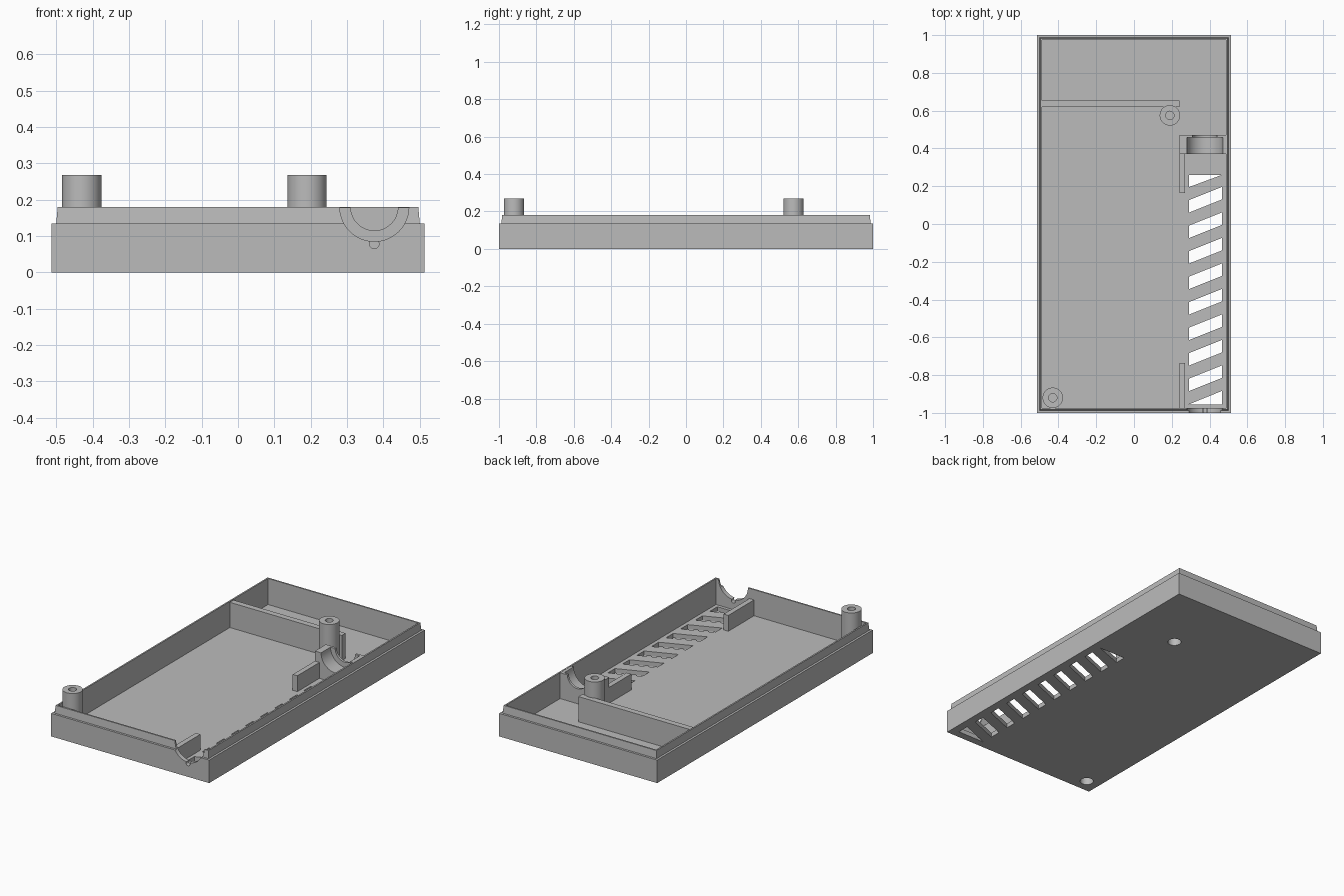
import bpy, bmesh, math
from mathutils import Matrix, Vector

cube = bpy.data.objects.get("Cube")
if cube:
    bpy.data.objects.remove(cube, do_unlink=True)

grey = bpy.data.materials.new("plain grey")
grey.use_nodes = True
COLOUR = (0.5, 0.5, 0.5, 1)
grey.diffuse_color = COLOUR
grey.node_tree.nodes["Principled BSDF"].inputs["Base Color"].default_value = COLOUR

FLOOR, STEP, RIM = 0.027, 0.135, 0.18
SUNK = FLOOR - 0.007          # parts are rooted slightly into the floor
HALF_X, HALF_Y = 0.513, 1.0
AXIS_X = 0.375                # centre line of the round holder


def finish(name, bm):
    bmesh.ops.recalc_face_normals(bm, faces=bm.faces)
    mesh = bpy.data.meshes.new(name)
    bm.to_mesh(mesh)
    bm.free()
    mesh.materials.append(grey)
    obj = bpy.data.objects.new(name, mesh)
    bpy.context.collection.objects.link(obj)
    return obj


def box(name, x0, x1, y0, y1, z0, z1):
    bm = bmesh.new()
    bmesh.ops.create_cube(bm, size=1)
    for v in bm.verts:
        v.co = Vector(((x0 + x1) / 2 + v.co.x * (x1 - x0),
                       (y0 + y1) / 2 + v.co.y * (y1 - y0),
                       (z0 + z1) / 2 + v.co.z * (z1 - z0)))
    return finish(name, bm)


def cylinder(name, start, end, radius, sides=48):
    start, end = Vector(start), Vector(end)
    axis = end - start
    turn = axis.to_track_quat('Z', 'Y').to_matrix().to_4x4()
    bm = bmesh.new()
    bmesh.ops.create_cone(bm, cap_ends=True, segments=sides, radius1=radius,
                          radius2=radius, depth=axis.length,
                          matrix=Matrix.Translation((start + end) / 2) @ turn)
    return finish(name, bm)


def prism(name, outline, z0, z1):
    bm = bmesh.new()
    face = bm.faces.new([bm.verts.new((x, y, z0)) for x, y in outline])
    raised = bmesh.ops.extrude_face_region(bm, geom=[face])["geom"]
    bmesh.ops.translate(bm, vec=(0, 0, z1 - z0),
                        verts=[v for v in raised if isinstance(v, bmesh.types.BMVert)])
    return finish(name, bm)


def cut(target, cutters):
    # Subtract every cutter, bake the result and discard the cutters
    for cutter in cutters:
        mod = target.modifiers.new("cut", 'BOOLEAN')
        mod.operation, mod.solver, mod.object = 'DIFFERENCE', 'EXACT', cutter
    graph = bpy.context.evaluated_depsgraph_get()
    baked = bpy.data.meshes.new_from_object(target.evaluated_get(graph))
    target.modifiers.clear()
    target.data = baked
    for cutter in cutters:
        bpy.data.objects.remove(cutter, do_unlink=True)


def smooth(obj):
    bpy.ops.object.select_all(action='DESELECT')
    obj.select_set(True)
    bpy.context.view_layer.objects.active = obj
    bpy.ops.object.shade_smooth_by_angle(angle=math.radians(30))


# Open tray: nested rectangles of (inset, height) form the stepped wall
bm = bmesh.new()
rings = []
for inset, z in ((0, 0), (0, STEP), (0.013, STEP), (0.017, RIM), (0.026, RIM), (0.026, FLOOR)):
    x, y = HALF_X - inset, HALF_Y - inset
    rings.append([bm.verts.new(p) for p in ((-x, -y, z), (x, -y, z), (x, y, z), (-x, y, z))])
for low, high in zip(rings, rings[1:]):
    for i in range(4):
        j = (i + 1) % 4
        bm.faces.new((low[i], low[j], high[j], high[i]))
bm.faces.new(rings[0])
bm.faces.new(rings[-1])
tray = finish("tray", bm)

# Slanted vent slots, clipped to a straight top and bottom
X0, X1, RISE, GAP, PITCH = 0.29, 0.465, 0.07, 0.066, 0.135
TOP, BOTTOM = 0.26, -0.955
cutters = []
for k in range(10):
    y = 0.195 - PITCH * k
    if k == 0:
        outline = [(X0, y), (X1, TOP), (X0, TOP)]
    elif k == 9:
        outline = [(X0, BOTTOM), (X1, BOTTOM), (X1, y + RISE + GAP)]
    else:
        outline = [(X0, y), (X1, y + RISE), (X1, y + RISE + GAP), (X0, y + GAP)]
    cutters.append(prism("slot_cutter", outline, -0.05, FLOOR + 0.03))

# Round notch and small wire hole in the front wall
cutters.append(cylinder("notch_cutter", (AXIS_X, -1.1, RIM), (AXIS_X, -0.96, RIM), 0.095))
cutters.append(cylinder("wire_cutter", (AXIS_X, -1.1, 0.078), (AXIS_X, -0.96, 0.078), 0.013, 24))

# Screw posts, with a wide bore from below and a narrow one from above
POSTS = {"rear_post": (0.19, 0.575), "front_post": (-0.43, -0.92)}


def bore(x, y):
    return cylinder("bore_cutter", (x, y, -0.05), (x, y, 0.16), 0.037, 32)


for name, (x, y) in POSTS.items():
    cutters.append(bore(x, y))
    post = cylinder(name, (x, y, SUNK), (x, y, 0.268), 0.054)
    cut(post, [bore(x, y), cylinder("pilot_cutter", (x, y, 0.175), (x, y, 0.3), 0.022, 32)])
    smooth(post)
cut(tray, cutters)
smooth(tray)

# Cross divider and the two low guide rails
box("divider", -0.49, 0.24, 0.62, 0.655, SUNK, 0.175)
box("rear_guide", 0.24, 0.27, 0.165, 0.375, SUNK, 0.12)
box("front_guide", 0.24, 0.27, -0.976, -0.735, SUNK, 0.12)

# Cradle with a half-round seat and a narrower rear opening
cradle = box("cradle", 0.24, 0.49, 0.37, 0.472, SUNK, RIM - 0.001)
cut(cradle, [cylinder("seat_cutter", (AXIS_X, 0.3, RIM), (AXIS_X, 0.458, RIM), 0.095),
             cylinder("opening_cutter", (AXIS_X, 0.4, RIM), (AXIS_X, 0.55, RIM), 0.065)])
smooth(cradle)
